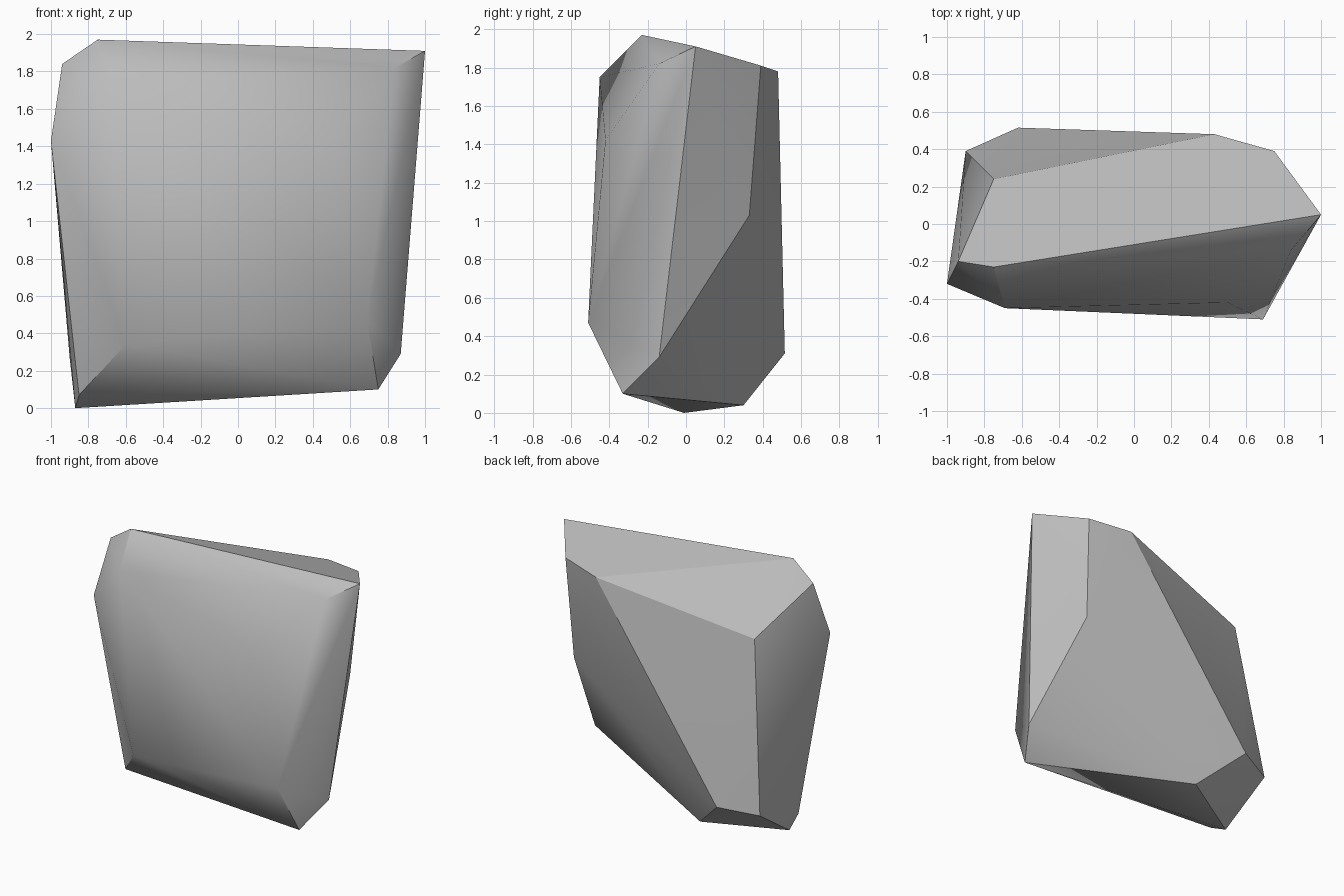
import bpy
import bmesh
import math

# Remove the default cube only
default_cube = bpy.data.objects.get("Cube")
if default_cube:
    bpy.data.objects.remove(default_cube, do_unlink=True)


def make_material(name, color):
    material = bpy.data.materials.new(name)
    material.use_nodes = True
    material.diffuse_color = color
    shader = next(n for n in material.node_tree.nodes if n.type == "BSDF_PRINCIPLED")
    shader.inputs["Base Color"].default_value = color
    return material


def make_hull(name, corners, material, sharp_angle):
    """Wrap a convex stone around its chipped corners."""
    shell = bmesh.new()
    for corner in corners:
        shell.verts.new(corner)
    result = bmesh.ops.convex_hull(shell, input=shell.verts[:])
    unused = [v for v in result["geom_interior"] + result["geom_unused"]
              if isinstance(v, bmesh.types.BMVert)]
    bmesh.ops.delete(shell, geom=list(set(unused)), context="VERTS")
    bmesh.ops.recalc_face_normals(shell, faces=shell.faces[:])

    mesh = bpy.data.meshes.new(name)
    shell.to_mesh(mesh)
    shell.free()
    mesh.materials.append(material)
    stone = bpy.data.objects.new(name, mesh)
    bpy.context.collection.objects.link(stone)

    # Soft facets with crisp chipped edges
    bpy.ops.object.select_all(action="DESELECT")
    stone.select_set(True)
    bpy.context.view_layer.objects.active = stone
    bpy.ops.object.shade_smooth_by_angle(angle=math.radians(sharp_angle))
    return stone


# Crown of the rock
crown = [(-.75, -.23, 1.97), (-.94, -.2, 1.84), (1, .05, 1.91), (.84, -.14, 1.82),
         (.75, .39, 1.81), (.43, .48, 1.78), (-.75, .24, 1.53), (-.69, -.45, 1.75)]

# Bulges around the middle
waist = [(-1, -.32, 1.43), (.5, -.42, 1.42), (.72, .33, 1.03), (.69, -.51, .47)]

# Chipped underside
foot = [(-.6, -.41, .34), (-.62, .515, .31), (-.9, .39, .27), (.87, -.14, .29),
        (.75, -.33, .1), (-.85, -.15, .07), (-.33, .3, .04), (-.87, -.01, 0)]

stone_grey = make_material("stone grey", (.5, .5, .5, 1))
make_hull("rock", crown + waist + foot, stone_grey, 30)
